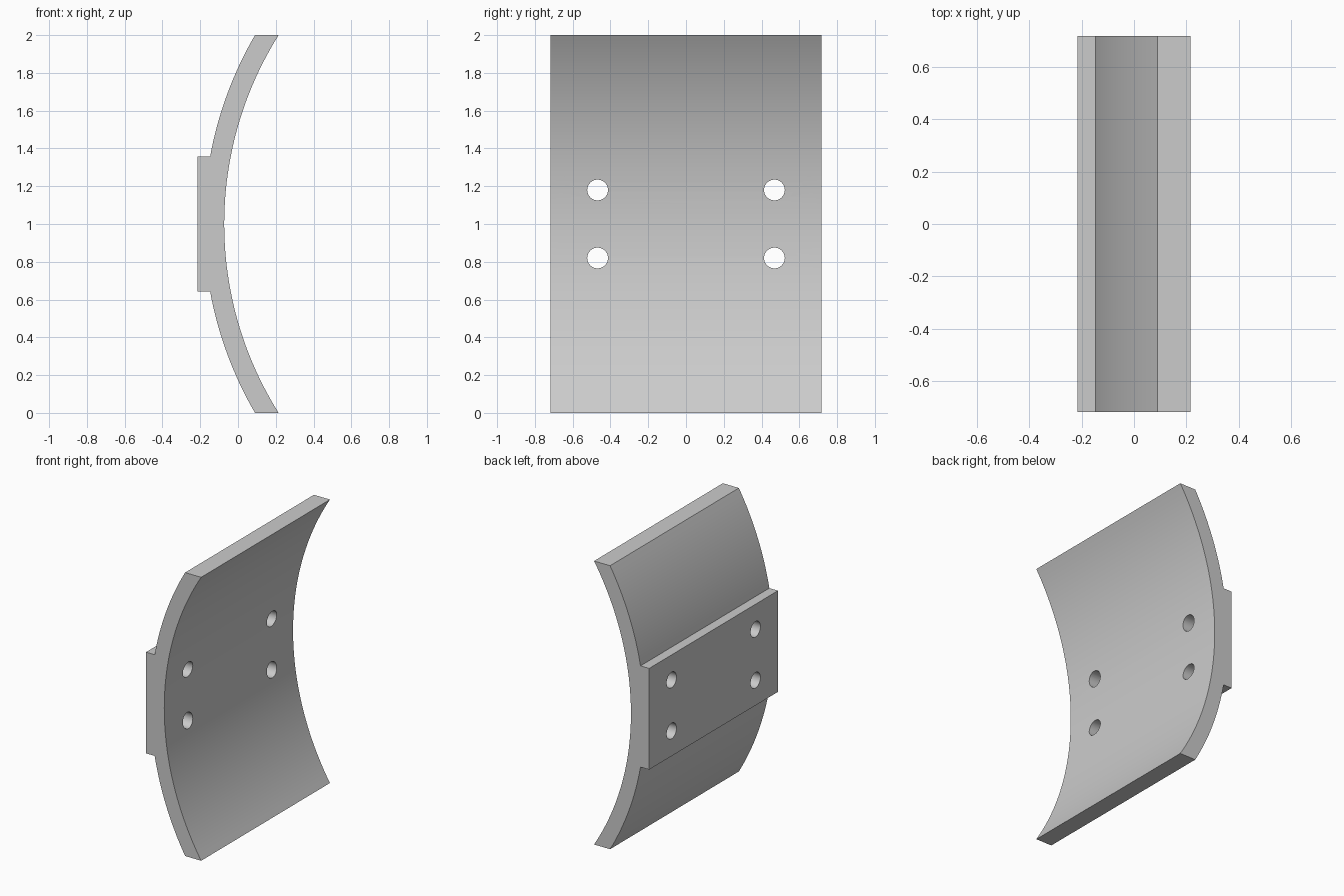
import bpy, bmesh, math

cube = bpy.data.objects.get("Cube")
if cube:
    bpy.data.objects.remove(cube, do_unlink=True)

HALF_WIDTH = 0.718
CENTRE_X = 1.807            # shared axis of both arcs
INNER_R, OUTER_R = 1.88, 1.987
PAD_X, PAD_HALF = -0.215, 0.357
HOLE_Y, HOLE_Z, HOLE_R = 0.468, 0.18, 0.055

grey = bpy.data.materials.new("plain grey")
grey.use_nodes = True
colour = (0.6, 0.6, 0.6, 1)
grey.diffuse_color = colour
grey.node_tree.nodes["Principled BSDF"].inputs["Base Color"].default_value = colour


def arc(radius, z_start, z_end, steps):
    """Points (x, z) on the arc between two heights measured from mid height."""
    a, b = math.asin(z_start / radius), math.asin(z_end / radius)
    angles = [a + (b - a) * i / steps for i in range(steps + 1)]
    return [(CENTRE_X - radius * math.cos(t), 1 + radius * math.sin(t)) for t in angles]


# Curved plate with a flat mounting pad, as one extruded profile
profile = arc(INNER_R, 1, -1, 48)
profile += arc(OUTER_R, -1, -PAD_HALF, 16)
profile += [(PAD_X, 1 - PAD_HALF), (PAD_X, 1 + PAD_HALF)]
profile += arc(OUTER_R, PAD_HALF, 1, 16)

bm = bmesh.new()
face = bm.faces.new([bm.verts.new((x, -HALF_WIDTH, z)) for x, z in profile])
extruded = bmesh.ops.extrude_face_region(bm, geom=[face])["geom"]
moved = [v for v in extruded if isinstance(v, bmesh.types.BMVert)]
bmesh.ops.translate(bm, verts=moved, vec=(0, 2 * HALF_WIDTH, 0))
bmesh.ops.recalc_face_normals(bm, faces=bm.faces)
mesh = bpy.data.meshes.new("curved_plate")
bm.to_mesh(mesh)
bm.free()
plate = bpy.data.objects.new("curved_plate", mesh)
bpy.context.collection.objects.link(plate)
mesh.materials.append(grey)

# Four bolt holes through the pad
for y in (-HOLE_Y, HOLE_Y):
    for z in (1 - HOLE_Z, 1 + HOLE_Z):
        bpy.ops.mesh.primitive_cylinder_add(vertices=32, radius=HOLE_R, depth=1,
                                            location=(-0.1, y, z),
                                            rotation=(0, math.pi / 2, 0))
        cutter = bpy.context.object
        cutter.name = "hole_cutter"
        cutter.data.materials.append(grey)
        bpy.ops.object.select_all(action="DESELECT")
        plate.select_set(True)
        bpy.context.view_layer.objects.active = plate
        cut = plate.modifiers.new("bolt_hole", "BOOLEAN")
        cut.object, cut.operation, cut.solver = cutter, "DIFFERENCE", "EXACT"
        bpy.ops.object.modifier_apply(modifier=cut.name)
        bpy.data.objects.remove(cutter, do_unlink=True)

bpy.ops.object.shade_smooth_by_angle(angle=math.radians(30))
